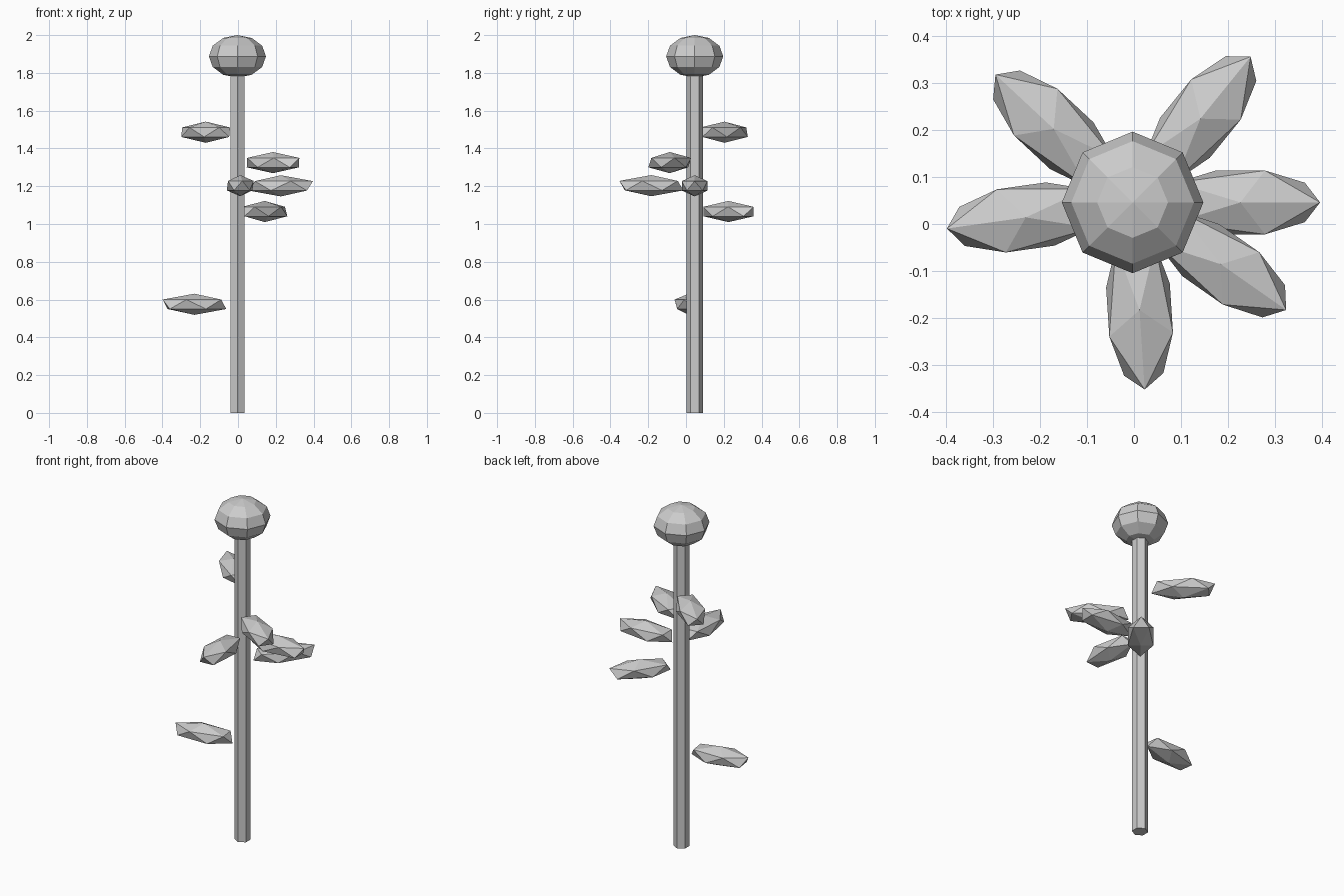
import bpy
from math import radians, cos, sin

if "Cube" in bpy.data.objects:
    bpy.data.objects.remove(bpy.data.objects["Cube"])

CX, CY = -0.003, 0.046   # plant axis

# hexagonal stem, one edge facing the front
bpy.ops.mesh.primitive_cylinder_add(vertices=6, radius=0.0433, depth=1.8,
                                    location=(CX, CY, 0.9))
bpy.context.object.name = "stem"

# faceted, slightly flattened flower head
bpy.ops.mesh.primitive_uv_sphere_add(segments=8, ring_count=6, radius=1,
                                     location=(CX, CY, 1.8875))
head = bpy.context.object
head.name = "flower_head"
head.scale = (0.151, 0.151, 0.1125)


# leaf: stretched icosahedron pointing away from the stem
def leaf(index, angle, z):
    a = radians(angle)
    bpy.ops.mesh.primitive_ico_sphere_add(
        subdivisions=1, radius=1, rotation=(0, 0, a),
        location=(CX + 0.23 * cos(a), CY + 0.23 * sin(a), z))
    obj = bpy.context.object
    obj.name = f"leaf_{index}"
    obj.scale = (0.19, 0.08, 0.056)


for i, (angle, z) in enumerate([(0, 1.202), (51, 1.066), (137, 1.486),
                                (188, 0.575), (273.7, 1.203), (325, 1.325)]):
    leaf(i + 1, angle, z)
